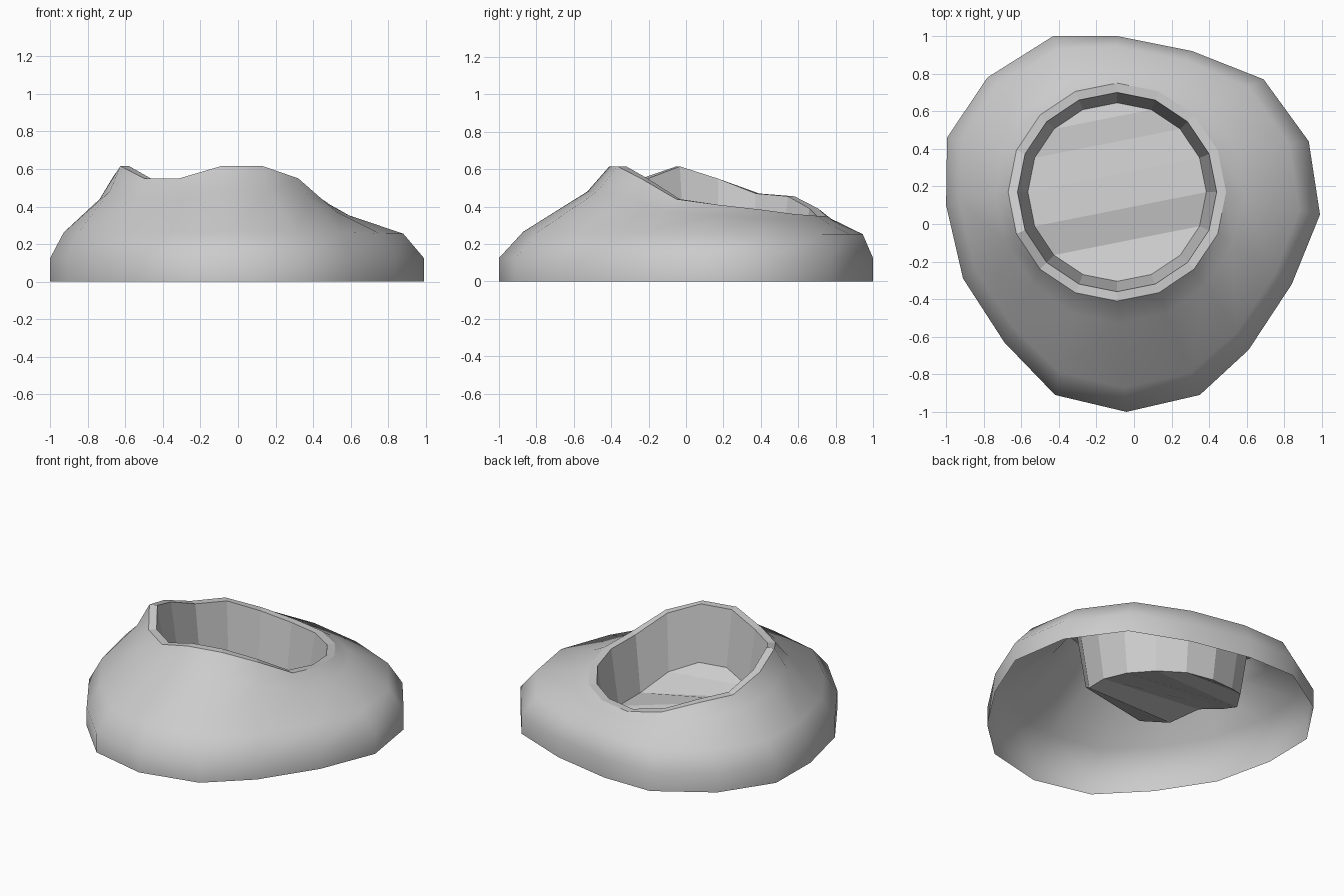
import bpy
from math import cos, sin, pi

if "Cube" in bpy.data.objects:
    bpy.data.objects.remove(bpy.data.objects["Cube"])

N = 16
CX, CY = -0.09, 0.17          # centre of the round opening

# Irregular footprint, counter-clockwise from +x
FOOT = [(.99, .05), (.93, .44), (.69, .77), (.31, .92), (-.09, 1), (-.43, 1),
        (-.78, .78), (-.995, .46), (-1, .10), (-.91, -.29), (-.69, -.63),
        (-.42, -.91), (-.04, -1), (.35, -.91), (.61, -.67), (.84, -.32)]
# Uneven rim heights at the same steps
RIM = [.41, .385, .36, .35, .35, .39, .455, .47,
       .55, .615, .55, .55, .615, .615, .55, .44]


def circle(r, heights):
    return [(CX + r * cos(2 * pi * k / N), CY + r * sin(2 * pi * k / N), heights[k])
            for k in range(N)]


def blend(t, z_of_rim):
    """Ring part-way between the footprint and the opening."""
    edge = circle(.58, RIM)
    return [(f[0] + (e[0] - f[0]) * t, f[1] + (e[1] - f[1]) * t, z_of_rim(e[2]))
            for f, e in zip(FOOT, edge)]


def bridge(rings):
    verts = [v for ring in rings for v in ring]
    faces = [(i * N + k, i * N + (k + 1) % N, (i + 1) * N + (k + 1) % N, (i + 1) * N + k)
             for i in range(len(rings) - 1) for k in range(N)]
    return verts, faces


def make(name, verts, faces):
    me = bpy.data.meshes.new(name)
    me.from_pydata(verts, [], faces)
    me.update()
    ob = bpy.data.objects.new(name, me)
    bpy.context.collection.objects.link(ob)
    return ob


# Sloping outer mound, open underneath
mound = make("mound", *bridge([
    [(x, y, 0) for x, y in FOOT],
    [(x, y, .125) for x, y in FOOT],
    blend(.22, lambda r: .255 + .05 * (r - .4)),
    blend(.80, lambda r: .26 + (r - .26) * .62),
    circle(.58, RIM)]))
bpy.context.view_layer.objects.active = mound
mound.select_set(True)
bpy.ops.object.shade_smooth_by_angle(angle=pi / 3)

# Flat lip and faceted bowl hanging inside the mound
floor = [max(0, h - .37) for h in RIM]
verts, faces = bridge([circle(.58, RIM), circle(.53, RIM), circle(.475, floor)])

# Bowl floor made of parallel strips across the uneven ring
base = 2 * N
for j in range(5, 12):
    faces.append((base + j, base + j + 1, base + (8 - j) % N, base + (9 - j) % N))
make("bowl", verts, faces)
